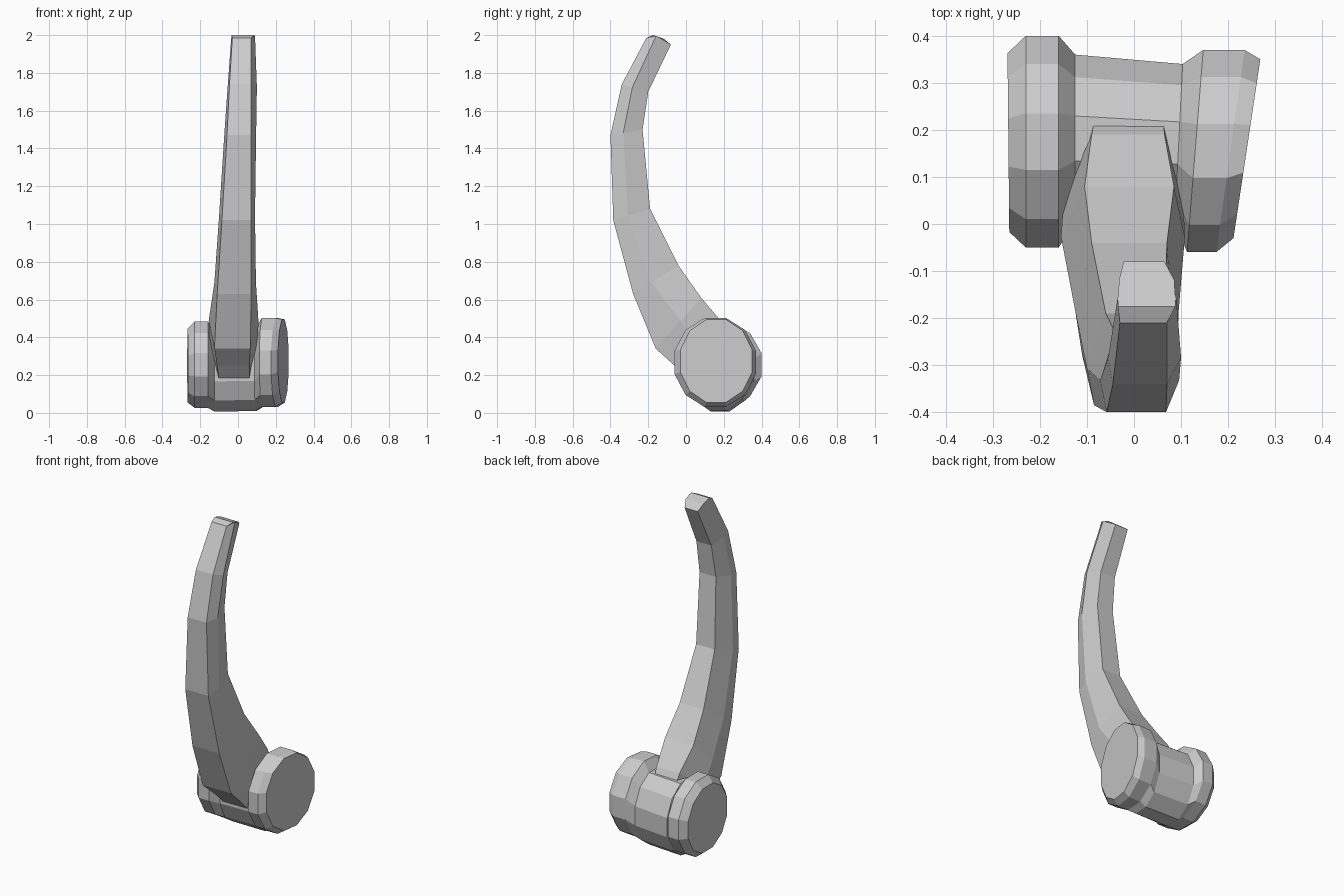
import bpy, bmesh, math


def loft(name, rings):
    """Skin a list of equal-length point rings and cap both ends."""
    bm = bmesh.new()
    loops = [[bm.verts.new(p) for p in ring] for ring in rings]
    n = len(loops[0])
    for a, b in zip(loops, loops[1:]):
        for i in range(n):
            j = (i + 1) % n
            bm.faces.new((a[i], a[j], b[j], b[i]))
    bm.faces.new(loops[0])
    bm.faces.new(loops[-1])
    bmesh.ops.recalc_face_normals(bm, faces=bm.faces)
    mesh = bpy.data.meshes.new(name)
    bm.to_mesh(mesh)
    bm.free()
    obj = bpy.data.objects.new(name, mesh)
    bpy.context.collection.objects.link(obj)
    return obj


def barrel_ring(x, yc, zc, ry, rz, tilt):
    """Twelve-sided ring facing x; radii measured to the flats, tilt shears x by y."""
    k = 1 / math.cos(math.pi / 12)
    ring = []
    for i in range(12):
        a = math.radians(15 + 30 * i)
        dy = ry * k * math.cos(a)
        ring.append((x + tilt * dy, yc + dy, zc + rz * k * math.sin(a)))
    return ring


# Horizontal barrel with a flared, bevelled collar at each end
barrel = [
    (-0.267, 0.173, 0.25, 0.190, 0.195, -0.01),
    (-0.230, 0.175, 0.255, 0.225, 0.228, 0.0),
    (-0.160, 0.175, 0.255, 0.225, 0.228, 0.0),
    (-0.125, 0.182, 0.225, 0.178, 0.218, 0.0),
    (0.095, 0.172, 0.228, 0.168, 0.218, 0.05),
    (0.130, 0.155, 0.267, 0.215, 0.235, 0.08),
    (0.205, 0.155, 0.267, 0.215, 0.235, 0.14),
    (0.240, 0.160, 0.275, 0.190, 0.220, 0.15),
]
loft("barrel", [barrel_ring(*r) for r in barrel])


def arm_ring(front, back, fx, mx, bx, mid=0.4, lift=0.0):
    """Six-sided section: front edge, widest middle, back edge."""
    (fy, fz), (by, bz) = front, back
    my, mz = fy + (by - fy) * mid, fz + (bz - fz) * mid + lift
    return [(fx[0], fy, fz), (fx[1], fy, fz), (mx[1], my, mz),
            (bx[1], by, bz), (bx[0], by, bz), (mx[0], my, mz)]


# Curved lever arm, from tip down into the barrel
arm = [
    ((-0.21, 1.985), (-0.08, 1.95), (-0.03, 0.07), (-0.035, 0.09), (-0.022, 0.065), 0.4, 0.025),
    ((-0.34, 1.74), (-0.20, 1.70), (-0.045, 0.07), (-0.055, 0.10), (-0.03, 0.07)),
    ((-0.40, 1.47), (-0.23, 1.50), (-0.058, 0.068), (-0.072, 0.096), (-0.04, 0.07)),
    ((-0.385, 1.02), (-0.19, 1.08), (-0.085, 0.07), (-0.10, 0.09), (-0.06, 0.065)),
    ((-0.28, 0.63), (-0.04, 0.78), (-0.11, 0.07), (-0.125, 0.095), (-0.09, 0.07)),
    ((-0.16, 0.34), (0.08, 0.61), (-0.125, 0.065), (-0.155, 0.108), (-0.105, 0.085), 0.55),
    ((-0.06, 0.25), (0.19, 0.48), (-0.11, 0.06), (-0.15, 0.105), (-0.09, 0.065), 0.45),
    ((0.03, 0.16), (0.24, 0.38), (-0.10, 0.06), (-0.12, 0.09), (-0.08, 0.06)),
]
loft("lever_arm", [arm_ring(*s) for s in arm])

# Blunt raised tip closing the arm at z = 2
loft("arm_tip", [
    [(-0.03, -0.21, 1.985), (0.07, -0.21, 1.985), (0.065, -0.08, 1.95), (-0.022, -0.08, 1.95)],
    [(-0.034, -0.175, 2.0), (0.088, -0.175, 2.0), (0.086, -0.12, 1.982), (-0.032, -0.12, 1.982)],
])
